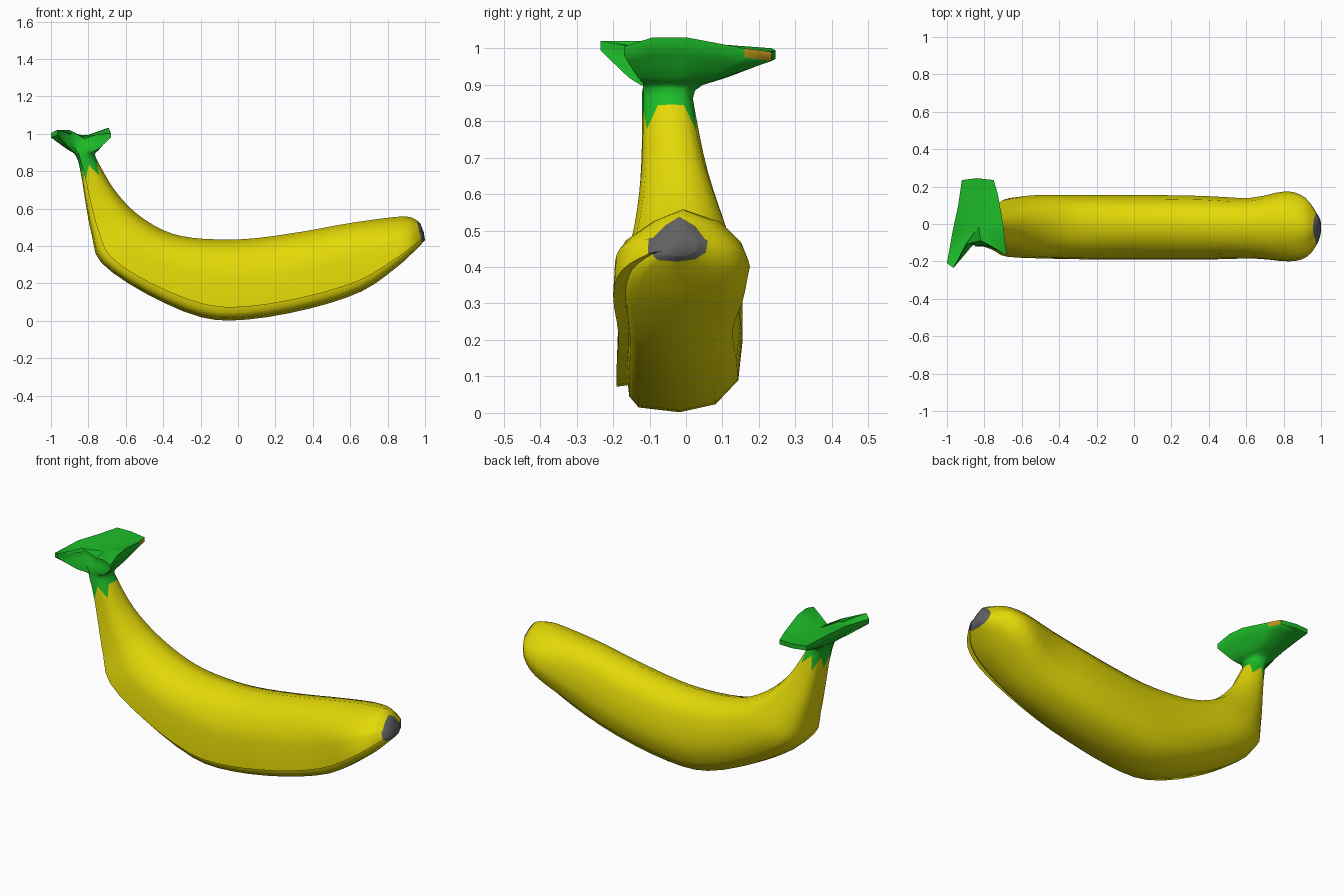
import bpy, bmesh, math
from mathutils import Vector

if "Cube" in bpy.data.objects:
    bpy.data.objects.remove(bpy.data.objects["Cube"], do_unlink=True)


def material(name, colour):
    m = bpy.data.materials.new(name)
    m.use_nodes = True
    m.diffuse_color = (*colour, 1)
    m.node_tree.nodes["Principled BSDF"].inputs["Base Color"].default_value = (*colour, 1)
    return m


YELLOW, GREEN, GREY, BROWN = range(4)
materials = [
    material("peel yellow", (0.77, 0.69, 0.002)),
    material("stem green", (0.012, 0.5, 0.022)),
    material("tip grey", (0.12, 0.12, 0.12)),
    material("bruise brown", (0.55, 0.33, 0.01)),
]

# Cross-section: (side position, outer curve to inner curve), with a peel lip
SECTION = [(.05, 1), (.58, .95), (.88, .77), (1, .45), (.93, .2), (.57, .05), (0, 0),
           (-.65, .03), (-.8, .1), (-.82, .17), (-1, .16), (-.97, .5), (-.83, .77), (-.42, .92)]
N = len(SECTION)

# Stations from neck to tip: inner x, inner z, outer x, outer z, front y, back y, shoulder pinch
STATIONS = [
    (-.765, .89, -.865, .88, -.12, .025, 0), (-.732, .82, -.84, .79, -.12, .03, 0),
    (-.66, .70, -.815, .63, -.125, .06, 0), (-.55, .58, -.78, .45, -.145, .11, 0),
    (-.40, .485, -.73, .31, -.175, .15, 0), (-.25, .445, -.50, .15, -.185, .155, 0),
    (-.05, .435, -.20, .02, -.19, .155, 0), (.12, .445, .05, .007, -.19, .155, 0),
    (.36, .48, .38, .065, -.19, .15, 0), (.58, .52, .66, .157, -.185, .14, 0),
    (.78, .55, .84, .28, -.2, .175, .1), (.90, .56, .93, .36, -.175, .14, .2),
    (.955, .54, .985, .415, -.105, .06, .3), (.975, .52, 1, .43, -.06, .03, .3),
]

# Outline of the torn stem head
RIM = [Vector(p) for p in [
    (-.70, 0, 1.03), (-.728, .16, 1.0), (-.75, .235, .99), (-.84, .245, .995),
    (-.92, .235, 1.0), (-.94, .1, 1.01), (-.97, -.04, 1.02), (-1, -.21, 1.005),
    (-.965, -.235, 1.02), (-.90, -.11, 1.02), (-.82, -.09, .975), (-.76, -.12, .995),
    (-.68, -.17, 1.005), (-.69, -.09, 1.03)]]


def ring(ix, iz, ox, oz, y0, y1, pinch):
    mid, half = (y0 + y1) / 2, (y1 - y0) / 2
    points = []
    for u, t in SECTION:
        if t > .6:
            t -= pinch * abs(u)
        points.append(Vector((ox + (ix - ox) * t, mid + half * u, oz + (iz - oz) * t)))
    return points


def spline(a, b, c, d, t):
    return (b * 2 + (c - a) * t + (a * 2 - b * 5 + c * 4 - d) * t * t
            + (b * 3 - a - c * 3 + d) * t ** 3) / 2


body = [ring(*s) for s in STATIONS]
under = [p - Vector((0, 0, .025)) for p in RIM]
flare = [a.lerp(b, .4) for a, b in zip(body[0], under)]
for p in flare:
    p.z = .92
keys = [under, flare] + body

# Smooth rings between the stations
STEPS = 3
rings = [RIM]
for k in range(len(keys) - 1):
    a, b, c, d = (keys[min(max(j, 0), len(keys) - 1)] for j in range(k - 1, k + 3))
    for s in range(STEPS):
        rings.append([spline(*q, s / STEPS) for q in zip(a, b, c, d)])
rings.append(keys[-1])

# Zigzag boundary where the green stem meets the yellow peel
edge = 3 * STEPS + 1
tip_start = len(rings) - 1 - STEPS
for i in range(N):
    neighbour = rings[edge - 1] if i % 2 or i == 0 else rings[edge + 1]
    rings[edge][i] = rings[edge][i].lerp(neighbour[i], .9)

bm = bmesh.new()
loops = [[bm.verts.new(p) for p in r] for r in rings]
for j in range(len(loops) - 1):
    for i in range(N):
        n = (i + 1) % N
        f = bm.faces.new((loops[j][i], loops[j][n], loops[j + 1][n], loops[j + 1][i]))
        f.material_index = GREEN if j < edge else GREY if j >= tip_start else YELLOW
        if j == 0 and i == 1:
            f.material_index = BROWN

# Creased top of the stem head and blunt tip
for loop, centre, index in ((loops[0], (-.83, -.01, .985), GREEN), (loops[-1], (.993, -.015, .475), GREY)):
    v = bm.verts.new(centre)
    for i in range(N):
        bm.faces.new((loop[i], loop[(i + 1) % N], v)).material_index = index
bmesh.ops.recalc_face_normals(bm, faces=bm.faces)

mesh = bpy.data.meshes.new("banana")
bm.to_mesh(mesh)
bm.free()
for m in materials:
    mesh.materials.append(m)
banana = bpy.data.objects.new("banana", mesh)
bpy.context.collection.objects.link(banana)
bpy.ops.object.select_all(action="DESELECT")
banana.select_set(True)
bpy.context.view_layer.objects.active = banana
bpy.ops.object.shade_smooth_by_angle(angle=math.radians(50))
